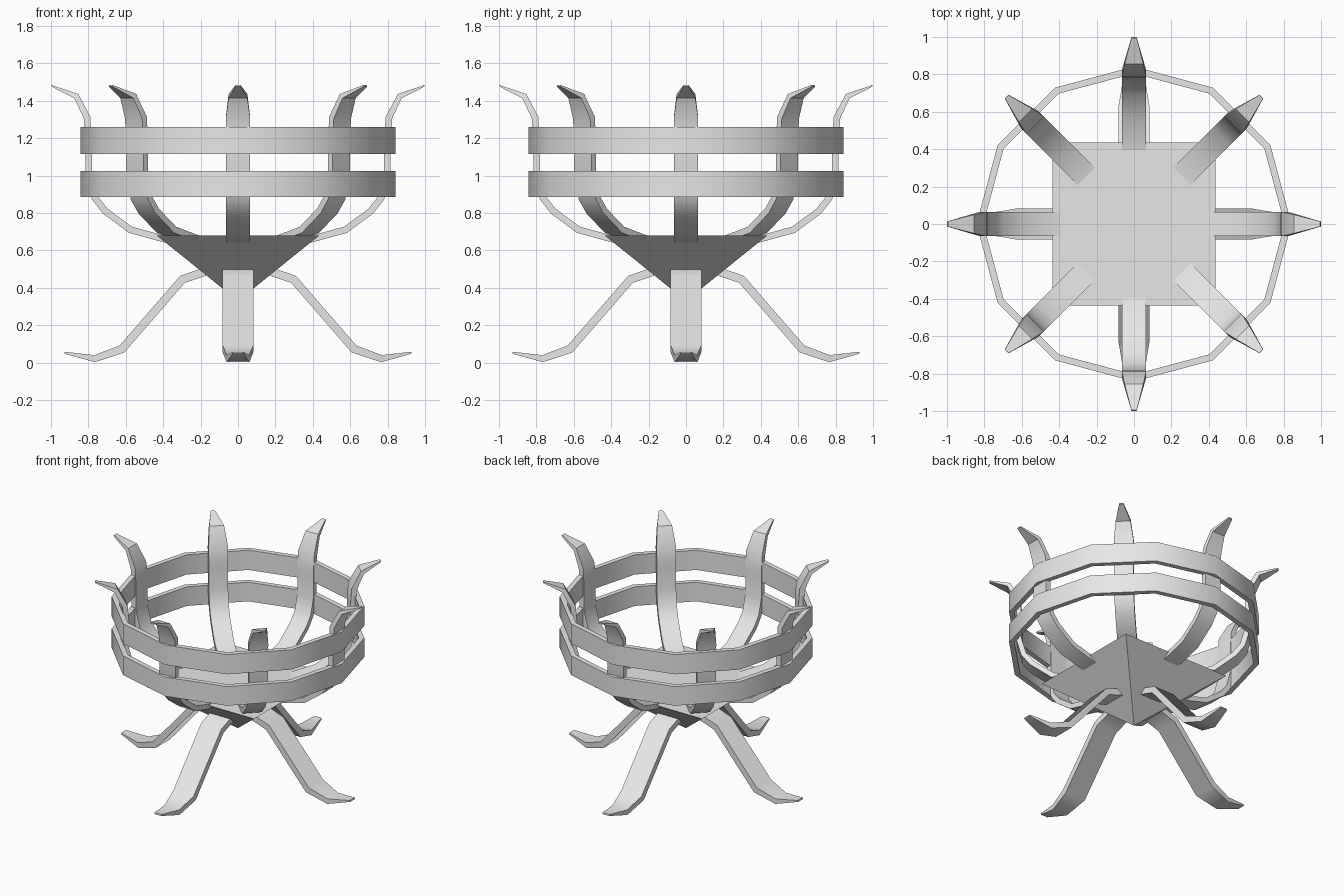
import bpy, bmesh
from math import radians, pi, cos, sin
from mathutils import Vector, Matrix

if "Cube" in bpy.data.objects:
    bpy.data.objects.remove(bpy.data.objects["Cube"], do_unlink=True)

# Single grey metal
metal = bpy.data.materials.new("grey metal")
metal.use_nodes = True
GREY = (0.8, 0.8, 0.8, 1)
metal.diffuse_color = GREY
metal.node_tree.nodes["Principled BSDF"].inputs["Base Color"].default_value = GREY


def finish(bm, name, smooth_angle=None):
    bmesh.ops.recalc_face_normals(bm, faces=bm.faces)
    mesh = bpy.data.meshes.new(name)
    bm.to_mesh(mesh)
    bm.free()
    mesh.materials.append(metal)
    obj = bpy.data.objects.new(name, mesh)
    bpy.context.collection.objects.link(obj)
    if smooth_angle:
        bpy.ops.object.select_all(action='DESELECT')
        obj.select_set(True)
        bpy.context.view_layer.objects.active = obj
        bpy.ops.object.shade_smooth_by_angle(angle=radians(smooth_angle))
    return obj


def bridge(bm, a, b):
    for i in range(4):
        j = (i + 1) % 4
        bm.faces.new((a[i], a[j], b[j], b[i]))


def bent_strip(name, path, angle, shift=0.0):
    """Flat bar swept along (radius, height, half width, thickness) points."""
    bm = bmesh.new()
    pts = [Vector((r - shift, z)) for r, z, w, t in path]
    loops = []
    for i, (p, (r, z, w, t)) in enumerate(zip(pts, path)):
        before = (p - pts[i - 1]).normalized() if i else None
        after = (pts[i + 1] - p).normalized() if i < len(pts) - 1 else None
        tangent = ((before or after) + (after or before)).normalized()
        n = Vector((-tangent.y, tangent.x)) * t / 2
        corners = ((p + n, w), (p + n, -w), (p - n, -w), (p - n, w))
        loops.append([bm.verts.new((q.x, s, q.y)) for q, s in corners])
    for a, b in zip(loops, loops[1:]):
        bridge(bm, a, b)
    bm.faces.new(loops[0])
    bm.faces.new(loops[-1])
    bm.transform(Matrix.Rotation(angle, 4, 'Z'))
    return finish(bm, name, 35)


def hoop(name, low, high, outer=0.842, inner=0.805, sides=12):
    bm = bmesh.new()
    section = ((outer, low), (outer, high), (inner, high), (inner, low))
    loops = []
    for k in range(sides):
        a = 2 * pi * k / sides
        loops.append([bm.verts.new((r * cos(a), r * sin(a), z)) for r, z in section])
    for k in range(sides):
        bridge(bm, loops[k], loops[(k + 1) % sides])
    return finish(bm, name, 32)


# Inverted pyramid base
bm = bmesh.new()
h = 0.435
rim = [bm.verts.new((x, y, 0.68)) for x, y in ((-h, -h), (h, -h), (h, h), (-h, h))]
tip = bm.verts.new((0, 0, 0.33))
bm.faces.new(rim)
for i in range(4):
    bm.faces.new((rim[i], rim[(i + 1) % 4], tip))
finish(bm, "base_pyramid")

# Two hoops of the basket
hoop("lower_hoop", 0.885, 1.025)
hoop("upper_hoop", 1.115, 1.26)

# Eight curved ribs, the diagonal ones set slightly inward
RIB = [(0.30, 0.645, 0.065, 0.036), (0.38, 0.657, 0.065, 0.036),
       (0.575, 0.71, 0.065, 0.036), (0.71, 0.81, 0.065, 0.036),
       (0.765, 0.88, 0.065, 0.036), (0.798, 1.0, 0.065, 0.036),
       (0.798, 1.18, 0.065, 0.036), (0.807, 1.31, 0.065, 0.036),
       (0.865, 1.425, 0.05, 0.03), (0.997, 1.48, 0.014, 0.008)]
for k in range(8):
    bent_strip(f"rib_{k + 1}", RIB, k * pi / 4, 0.035 * (k % 2))

# Four splayed legs with upturned toes
LEG = [(0.06, 0.515, 0.082, 0.045), (0.165, 0.49, 0.082, 0.045),
       (0.297, 0.445, 0.082, 0.045), (0.62, 0.073, 0.082, 0.045),
       (0.767, 0.021, 0.06, 0.038), (0.928, 0.053, 0.028, 0.01)]
for k in range(4):
    bent_strip(f"leg_{k + 1}", LEG, k * pi / 2)
